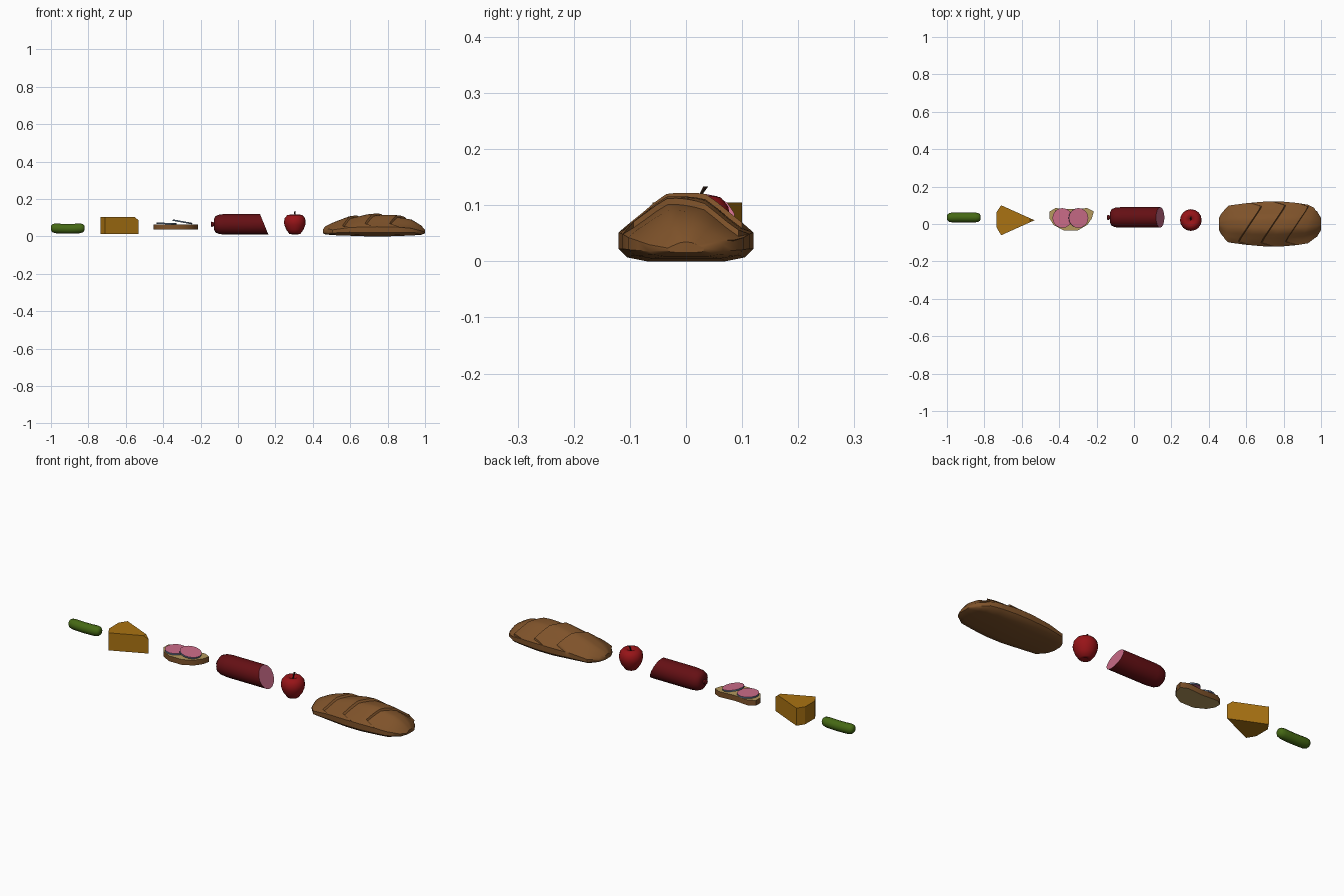
import bpy
import bmesh
from math import sin, cos, tau, radians
from mathutils import Vector, Matrix

cube = bpy.data.objects.get("Cube")
if cube:
    bpy.data.objects.remove(cube)


def material(name, r, g, b):
    m = bpy.data.materials.new(name)
    m.use_nodes = True
    m.diffuse_color = (r, g, b, 1)
    m.node_tree.nodes["Principled BSDF"].inputs["Base Color"].default_value = (r, g, b, 1)
    return m


crust = material("bread crust", 0.21, 0.085, 0.023)
crumb = material("bread crumb", 0.46, 0.32, 0.11)
cheese_yellow = material("cheese yellow", 0.40, 0.17, 0.006)
casing_red = material("sausage casing", 0.13, 0.005, 0.007)
meat_pink = material("meat pink", 0.60, 0.15, 0.25)
slate = material("slice rim slate", 0.10, 0.15, 0.23)
apple_red = material("apple red", 0.31, 0.007, 0.009)
stem_brown = material("stem brown", 0.02, 0.009, 0.005)
pickle_green = material("pickle green", 0.06, 0.14, 0.007)


def loft(name, rings, mats, angle=40, rule=None, cut=None):
    """Skin closed rings of points, cap both ends, colour faces by a rule."""
    bm = bmesh.new()
    loops = [[bm.verts.new(p) for p in ring] for ring in rings]
    n = len(loops[0])
    for a, b in zip(loops, loops[1:]):
        for i in range(n):
            j = (i + 1) % n
            bm.faces.new((a[i], a[j], b[j], b[i]))
    bm.faces.new(loops[0])
    bm.faces.new(loops[-1])
    bmesh.ops.remove_doubles(bm, verts=bm.verts[:], dist=0.0002)
    if cut:
        geom = bm.verts[:] + bm.edges[:] + bm.faces[:]
        bmesh.ops.bisect_plane(bm, geom=geom, plane_co=cut[0], plane_no=cut[1], clear_outer=True)
        bmesh.ops.holes_fill(bm, edges=[e for e in bm.edges if e.is_boundary])
    bmesh.ops.recalc_face_normals(bm, faces=bm.faces[:])
    bm.normal_update()
    if rule:
        for f in bm.faces:
            f.material_index = int(rule(f))
    mesh = bpy.data.meshes.new(name)
    bm.to_mesh(mesh)
    bm.free()
    for m in mats:
        mesh.materials.append(m)
    mesh.shade_smooth()
    mesh.set_sharp_from_angle(angle=radians(angle))
    obj = bpy.data.objects.new(name, mesh)
    bpy.context.collection.objects.link(obj)
    return obj


def ring_x(x, y, z, r, n=16):
    return [Vector((x, y + r * cos(tau * i / n), z + r * sin(tau * i / n))) for i in range(n)]


def ring_z(x, y, z, r, n=16):
    return [Vector((x + r * cos(tau * i / n), y + r * sin(tau * i / n), z)) for i in range(n)]


def prism(outline, z0, z1):
    return [[Vector((x, y, z)) for x, y in outline] for z in (z0, z1)]


def interp(table, x, col):
    for a, b in zip(table, table[1:]):
        if x <= b[0]:
            t = max(0, (x - a[0]) / (b[0] - a[0]))
            return a[col] + t * (b[col] - a[col])
    return table[-1][col]


def is_flat(f):
    return abs(f.normal.z) > 0.8


# Pickle: a blunt capsule with slightly raised ends
rings = []
for u, r in ((-1, .008), (-.97, .016), (-.88, .023), (-.7, .026), (-.35, .026), (0, .026),
             (.35, .026), (.7, .026), (.88, .023), (.97, .016), (1, .008)):
    rings.append(ring_x(-.91 + .09 * u, .035, .041 + .004 * u * u, r, 12))
loft("pickle", rings, [pickle_green], 60)

# Cheese wedge with a worn tip
wedge = [(-.532, .02), (-.71, .10), (-.735, .063), (-.735, -.018), (-.71, -.06)]
loft("cheese_wedge", prism(wedge, .013, .105), [cheese_yellow], 25,
     cut=(Vector((-.555, 0, .105)), Vector((.62, 0, .78))))

# Bread slice with crust around the edge
slice_outline = [(-.452, .066), (-.42, .085), (-.334, .079), (-.25, .085), (-.215, .068),
                 (-.225, .03), (-.25, -.005), (-.30, -.034), (-.377, -.034), (-.43, -.005),
                 (-.452, .03)]
loft("bread_slice", prism(slice_outline, .036, .064), [crust, crumb], 35, is_flat)

# Two meat slices, the second leaning on the first
for name, x, z, tilt in (("meat_slice_flat", -.383, .069, .02), ("meat_slice_leaning", -.297, .078, .18)):
    disc = [ring_z(0, 0, h, .053) for h in (-.004, .004)]
    s = loft(name, disc, [slate, meat_pink], 40, is_flat)
    s.data.transform(Matrix.Translation((x, .032, z)) @ Matrix.Rotation(tilt, 4, 'Y'))

# Sausage with a tied end and a slanted cut
rings = [ring_x(x, .035, .065, r) for x, r in
         ((-.145, .008), (-.141, .014), (-.134, .013), (-.129, .009), (-.128, .028),
          (-.12, .044), (-.10, .052), (-.07, .055), (.06, .055))]
cut_ring = ring_x(.14, .035, .065, .055)
for p in cut_ring:
    p.x -= (p.z - .065) * .41
loft("sausage", rings + [cut_ring], [casing_red, meat_pink], 45,
     lambda f: f.normal.x > .8 and f.calc_center_median().x > .05)

# Apple and its stem
profile = [(.0001, .021), (.014, .011), (.029, .013), (.046, .036), (.056, .062), (.058, .078),
           (.054, .098), (.041, .114), (.024, .117), (.009, .107), (.0001, .102)]
loft("apple", [ring_z(.304, .021, z, r) for r, z in profile], [apple_red], 70)
loft("apple_stem", [ring_z(.304, .021 + dy, z, r, 6) for dy, z, r in
                    ((0, .10, .003), (.004, .117, .003), (.014, .133, .005))], [stem_brown])

# Loaf: half cross-section, then width and height along the length
half = [(0, 0), (.07, 0), (.105, .007), (.12, .022), (.12, .052), (.10, .071), (.078, .088),
        (.056, .106), (.035, .121), (.017, .123), (0, .123)]
section = half + [(-y, z) for y, z in half[-2:0:-1]]
# x, width scale, top height, bottom height
shape = [(.455, .27, .04, .016), (.468, .48, .054, .011), (.505, .82, .073, .007),
         (.593, .92, .107, .004), (.70, 1, .122, .0), (.79, 1, .122, .0), (.87, .94, .111, .003),
         (.93, .86, .094, .005), (.98, .55, .058, .009), (1.0, .27, .034, .016)]
slashes = (.62, .745, .87)
stations = {row[0] for row in shape} | {.54, .66, .83, .955}
for s in slashes:
    stations |= {s - .003, s + .003}


def score_depth(b):
    """Each score drops sharply, then the crust swells back."""
    return max([.011 * (1 - (b - s) / .11) for s in slashes if 0 < b - s < .11], default=0)


rings = []
for b in sorted(stations):
    ring = []
    fade = max(0, min(1, (b - .47) / .1, (.99 - b) / .1))
    for py, pz in section:
        y = py * interp(shape, b, 1)
        upper = max(0, min(1, (pz - .052) / .02))
        x = b + .67 * y * upper * fade
        top, low = interp(shape, x, 2), interp(shape, b, 3)
        z = low + (top - low) * pz / .123 - score_depth(b) * upper
        ring.append(Vector((x, y, z)))
    rings.append(ring)
loft("loaf", rings, [crust], 38)
